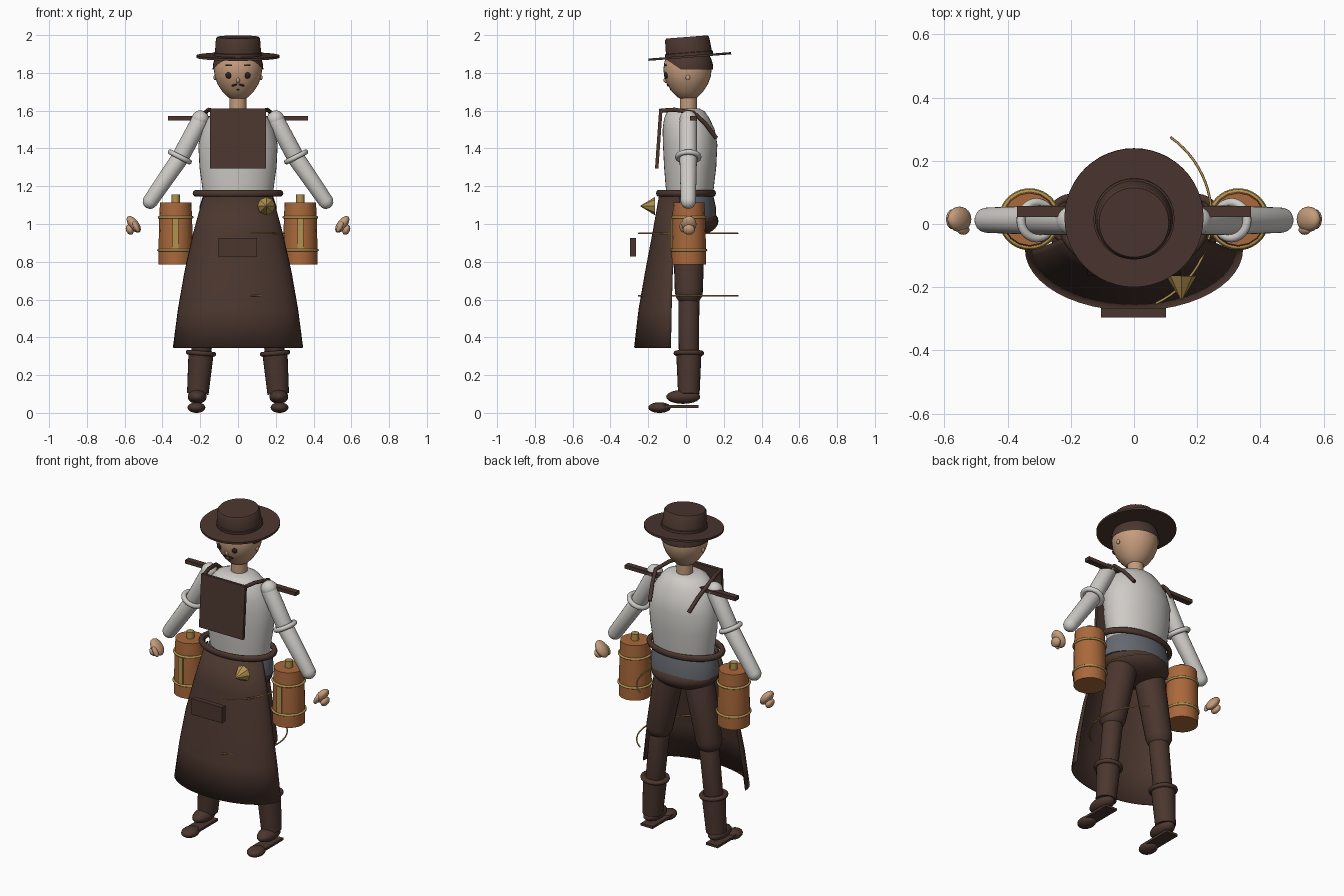
import bpy, bmesh, math
from mathutils import Vector, Matrix

cube = bpy.data.objects.get("Cube")
if cube:
    bpy.data.objects.remove(cube)


def material(name, r, g, b):
    m = bpy.data.materials.new(name)
    m.use_nodes = True
    m.diffuse_color = (r, g, b, 1)
    bsdf = next(n for n in m.node_tree.nodes if n.type == 'BSDF_PRINCIPLED')
    bsdf.inputs["Base Color"].default_value = (r, g, b, 1)
    bsdf.inputs["Roughness"].default_value = 0.8
    return m


LEATHER = material("dark brown leather", .07, .037, .028)
SHIRT = material("off white cloth", .62, .6, .57)
SKIN = material("skin", .55, .33, .2)
WOOD = material("orange wood", .4, .14, .045)
BRASS = material("brass", .45, .29, .08)
SLATE = material("slate cloth", .13, .14, .16)
DARK = material("dark facial hair", .025, .015, .012)


def finish(name, bm, mat, matrix=None, angle=40):
    if matrix:
        bm.transform(matrix)
    bmesh.ops.recalc_face_normals(bm, faces=bm.faces)
    mesh = bpy.data.meshes.new(name)
    bm.to_mesh(mesh)
    bm.free()
    ob = bpy.data.objects.new(name, mesh)
    bpy.context.collection.objects.link(ob)
    mesh.materials.append(mat)
    bpy.ops.object.select_all(action='DESELECT')
    ob.select_set(True)
    bpy.context.view_layer.objects.active = ob
    bpy.ops.object.shade_smooth_by_angle(angle=math.radians(angle))
    return ob


def loft(name, rings, mat, seg=32, matrix=None, angle=40):
    """Stack of ellipses given as (z, rx, ry, y centre)."""
    bm = bmesh.new()
    loops = []
    for z, rx, ry, yc in rings:
        turn = [2 * math.pi * i / seg for i in range(seg)]
        loops.append([bm.verts.new((rx * math.cos(a), yc + ry * math.sin(a), z)) for a in turn])
    for a, b in zip(loops, loops[1:]):
        for i in range(seg):
            j = (i + 1) % seg
            bm.faces.new((a[i], a[j], b[j], b[i]))
    bm.faces.new(loops[0])
    bm.faces.new(loops[-1])
    return finish(name, bm, mat, matrix, angle)


def box(name, centre, size, mat, tilt=0):
    bm = bmesh.new()
    bmesh.ops.create_cube(bm, size=1)
    m = Matrix.Translation(centre) @ Matrix.Rotation(tilt, 4, 'X') @ Matrix.Diagonal((*size, 1))
    return finish(name, bm, mat, m)


def ball(name, centre, radii, mat, roll=0):
    bm = bmesh.new()
    bmesh.ops.create_uvsphere(bm, u_segments=24, v_segments=14, radius=1)
    m = Matrix.Translation(centre) @ Matrix.Rotation(roll, 4, 'Y') @ Matrix.Diagonal((*radii, 1))
    return finish(name, bm, mat, m)


def limb(name, a, b, ra, rb, mat, rounded=True):
    a, b = Vector(a), Vector(b)
    d = b - a
    rings = [(0, ra, ra, 0), (d.length, rb, rb, 0)]
    if rounded:
        steps = [math.radians(t) for t in (85, 65, 45, 22)]
        start = [(-ra * math.sin(t), ra * math.cos(t), ra * math.cos(t), 0) for t in steps]
        end = [(d.length + rb * math.sin(t), rb * math.cos(t), rb * math.cos(t), 0) for t in steps[::-1]]
        rings = start + rings + end
    return loft(name, rings, mat, 24, Matrix.Translation(a) @ d.to_track_quat('Z', 'Y').to_matrix().to_4x4())


def ring(name, centre, axis, major, minor, mat, squash=1):
    bpy.ops.mesh.primitive_torus_add(major_radius=major, minor_radius=minor, major_segments=40, minor_segments=10)
    ob = bpy.context.object
    ob.name = name
    ob.location = centre
    ob.rotation_euler = Vector(axis).to_track_quat('Z', 'Y').to_euler()
    ob.scale.y = squash
    ob.data.materials.append(mat)
    bpy.ops.object.shade_smooth()


def tube(name, points, radius, mat):
    curve = bpy.data.curves.new(name, 'CURVE')
    curve.dimensions = '3D'
    curve.bevel_depth = radius
    curve.bevel_resolution = 2
    curve.use_fill_caps = True
    spline = curve.splines.new('POLY')
    spline.points.add(len(points) - 1)
    for p, co in zip(spline.points, points):
        p.co = (*co, 1)
    curve.materials.append(mat)
    bpy.context.collection.objects.link(bpy.data.objects.new(name, curve))


# Head, neck and hair
limb("neck", (0, .012, 1.58), (0, .012, 1.7), .045, .045, SKIN, False)
head_profile = [(1.662, .035), (1.672, .055), (1.7, .082), (1.74, .108), (1.78, .123),
                (1.82, .128), (1.86, .122), (1.9, .1), (1.93, .06)]
loft("head", [(z, r, r, .008) for z, r in head_profile], SKIN, 32, None, 60)
bm = bmesh.new()
bmesh.ops.create_uvsphere(bm, u_segments=32, v_segments=20, radius=.134)
bmesh.ops.translate(bm, verts=bm.verts, vec=(0, .01, 1.822))
for point, normal in (((0, 0, 1.818), (0, 0, 1)), ((0, -.03, 1.82), (0, .55, .8))):
    geom = bm.verts[:] + bm.edges[:] + bm.faces[:]
    bmesh.ops.bisect_plane(bm, geom=geom, plane_co=point, plane_no=normal, clear_inner=True)
finish("hair", bm, LEATHER)

# Hat, tipped slightly forward
tip = Matrix.Translation((0, .02, 1.887)) @ Matrix.Rotation(math.radians(4.5), 4, 'X')
loft("hat_brim", [(-.006, .22, .22, 0), (.006, .22, .22, 0)], LEATHER, 48, tip)
loft("hat_crown", [(0, .128, .128, -.003), (.02, .128, .128, -.003), (.022, .122, .122, -.003),
                   (.095, .117, .117, -.007), (.104, .11, .11, -.007)], LEATHER, 48, tip)

# Torso, hips and waist
loft("shirt", [(1.12, .18, .12, .02), (1.2, .19, .128, .02), (1.3, .204, .138, .022),
               (1.42, .21, .144, .022), (1.5, .19, .138, .014), (1.56, .16, .12, .004),
               (1.595, .125, .1, 0), (1.612, .08, .07, 0)], SHIRT, 40, None, 60)
loft("waist", [(1.03, .205, .15, .01), (1.09, .205, .148, .01), (1.15, .185, .13, .015)], SLATE)
ball("hips", (0, .01, 1.015), (.2, .162, .085), LEATHER)
ring("belt", (0, 0, 1.162), (0, 0, 1), .222, .018, LEATHER, .66)

# Apron with bib and pocket
bm = bmesh.new()
rows = []
for z, half, front, back in ((1.15, .18, -.14, -.03), (.95, .235, -.175, -.05), (.75, .28, -.213, -.07),
                             (.55, .315, -.248, -.076), (.345, .342, -.272, -.08)):
    turn = [math.radians(-90 + 7.5 * i) for i in range(25)]
    rows.append([bm.verts.new((half * math.sin(t), back + (front - back) * math.cos(t), z)) for t in turn])
for a, b in zip(rows, rows[1:]):
    for i in range(24):
        bm.faces.new((a[i], a[i + 1], b[i + 1], b[i]))
apron = finish("apron_skirt", bm, LEATHER)
solid = apron.modifiers.new("thickness", 'SOLIDIFY')
solid.thickness = .006
solid.offset = 0
box("apron_bib", (0, -.144, 1.452), (.294, .018, .316), LEATHER, math.radians(-4))
box("apron_pocket", (-.002, -.281, .877), (.206, .03, .096), LEATHER)

# Shoulder yoke, brass spout and hoses
box("yoke", (0, .04, 1.56), (.74, .035, .022), LEATHER)
spout = Matrix.Translation((.15, -.165, 1.095)) @ Matrix.Rotation(math.radians(90), 4, 'X')
loft("spout", [(0, .048, .048, 0), (.076, .002, .002, 0)], BRASS, 8, spout, 20)
for label, z in (("upper", .95), ("lower", .62)):
    arc = [math.radians(-65 + 5 * i) for i in range(25)]
    tube(label + "_hose", [(-.06 + .305 * math.cos(a), .025 + .305 * math.sin(a), z) for a in arc], .004, BRASS)

# Face
ball("nose", (0, -.105, 1.762), (.01, .014, .016), SKIN)
ball("chin_tuft", (0, -.077, 1.713), (.008, .008, .007), DARK)

for side, s in (("left", 1), ("right", -1)):
    ball(side + "_eye", (s * .05, -.105, 1.787), (.016, .01, .017), DARK)
    ball(side + "_moustache", (s * .016, -.094, 1.737), (.019, .008, .006), DARK, s * .35)
    box(side + "_eyebrow", (s * .05, -.108, 1.84), (.034, .012, .007), DARK)
    ball(side + "_ear", (s * .122, .01, 1.775), (.008, .012, .014), SKIN)

    # Arms and hands
    elbow = (s * .308, .012, 1.348)
    ball(side + "_shoulder", (s * .2, .012, 1.555), (.046, .046, .046), SHIRT)
    limb(side + "_upper_arm", (s * .205, .012, 1.54), elbow, .046, .046, SHIRT)
    limb(side + "_forearm", elbow, (s * .465, .012, 1.12), .046, .04, SHIRT)
    ring(side + "_sleeve_roll", (s * .308, .012, 1.355), (s * .46, 0, -.89), .056, .014, SHIRT)
    ball(side + "_palm", (s * .552, .015, .998), (.026, .04, .052), SKIN, s * .65)
    ball(side + "_fingers", (s * .573, .015, .97), (.02, .032, .028), SKIN, s * .4)
    ball(side + "_thumb", (s * .54, -.018, .985), (.014, .016, .032), SKIN, s * .5)

    # Apron straps
    tube(side + "_strap", [(s * .135, -.135, 1.6), (s * .155, -.06, 1.605), (s * .175, .04, 1.59),
                           (s * .155, .1, 1.535), (s * .13, .16, 1.455)], .011, LEATHER)

    # Legs and boots
    limb(side + "_thigh", (s * .1, .015, .97), (s * .165, .015, .64), .085, .074, LEATHER)
    limb(side + "_shin", (s * .165, .015, .6), (s * .197, .015, .3), .056, .053, LEATHER)
    limb(side + "_boot_shaft", (s * .195, .015, .325), (s * .213, .015, .1), .067, .057, LEATHER, False)
    ring(side + "_boot_cuff", (s * .196, .015, .316), (s * .08, 0, -1), .068, .013, LEATHER)
    ball(side + "_boot_foot", (s * .216, -.015, .085), (.05, .09, .037), LEATHER)
    box(side + "_boot_sole", (s * .218, -.035, .034), (.08, .2, .014), LEATHER)
    ball(side + "_boot_toe", (s * .22, -.14, .028), (.047, .06, .028), LEATHER)

    # Wooden tank with brass fittings
    at = Matrix.Translation((s * .33, .015, 0))
    loft(side + "_tank", [(.785, .09, .09, 0), (.865, .091, .091, 0), (1.03, .087, .087, 0),
                          (1.115, .083, .083, 0)], WOOD, 16, at)
    for label, z, r in (("lower", .862, .091), ("upper", 1.035, .088)):
        ring(side + "_tank_" + label + "_hoop", (s * .33, .015, z), (0, 0, 1), r, .007, BRASS)
    loft(side + "_tank_knob", [(1.11, .022, .022, 0), (1.155, .022, .022, 0)], BRASS, 12, at)
    box(side + "_tank_gauge", (s * .33, -.076, .95), (.032, .008, .16), BRASS)
